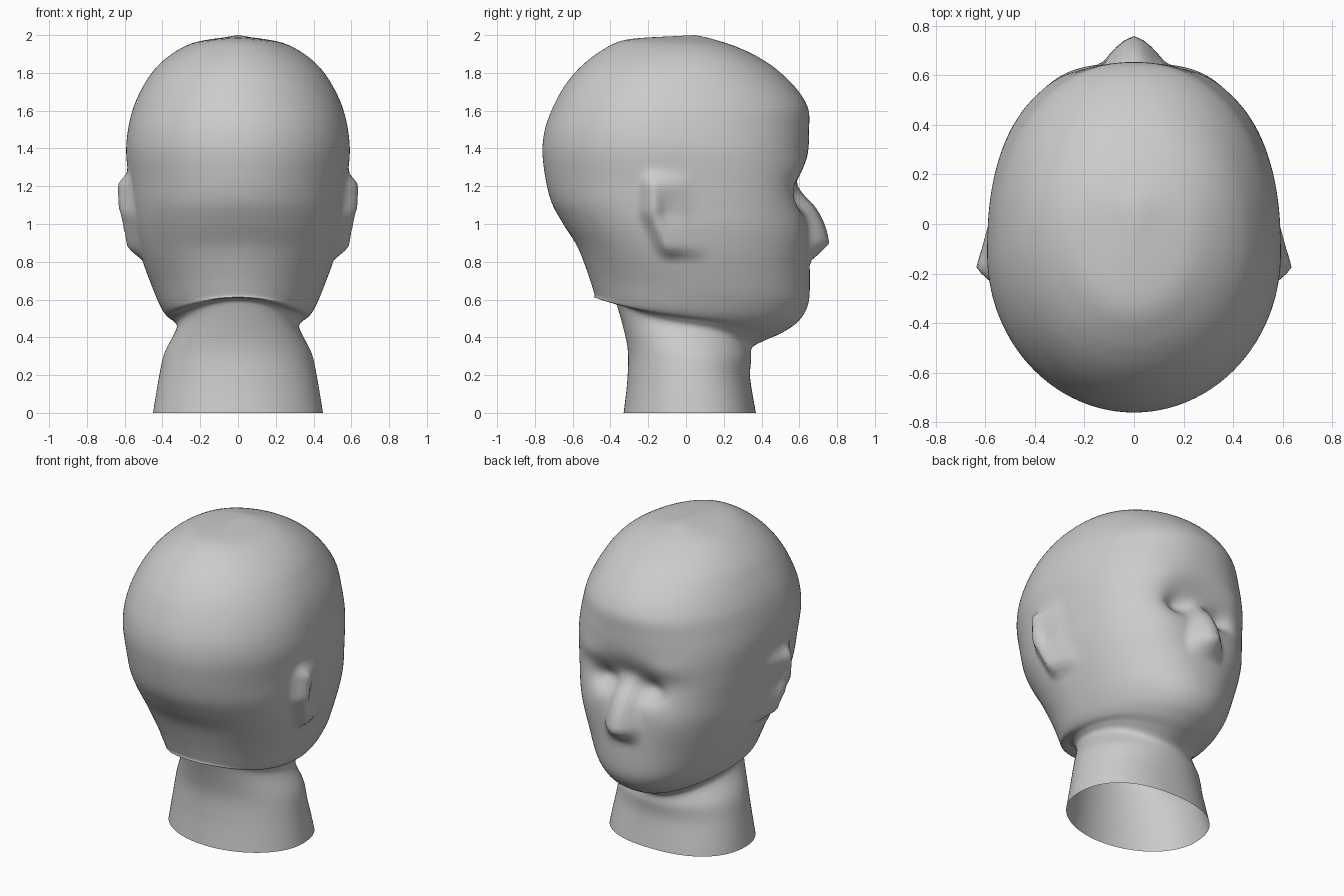
import bpy
import bmesh
from math import sin, cos, pi, exp, radians
from mathutils import Vector

cube = bpy.data.objects.get("Cube")
if cube:
    bpy.data.objects.remove(cube, do_unlink=True)

SEGMENTS = 160
STEPS = 6

# Cross-sections from neck to crown:
# back y, back z, face y, face z, half width, y of the widest point
SECTIONS = [
    (-.33, 0, .37, 0, .45, .02),
    (-.31, .18, .34, .18, .42, .02),
    (-.31, .35, .345, .28, .39, .02),
    (-.36, .55, .35, .345, .325, 0),
    (-.39, .6, .42, .385, .345, 0),
    (-.48, .61, .51, .425, .38, 0),
    (-.485, .63, .6, .49, .41, 0),
    (-.52, .74, .65, .59, .455, 0),
    (-.575, .88, .655, .78, .515, -.05),
    (-.65, 1, .65, .95, .55, -.08),
    (-.71, 1.11, .645, 1.08, .565, -.1),
    (-.742, 1.23, .645, 1.2, .577, -.1),
    (-.76, 1.38, .65, 1.38, .592, -.12),
    (-.747, 1.5, .652, 1.5, .582, -.12),
    (-.708, 1.61, .647, 1.61, .556, -.1),
    (-.65, 1.72, .59, 1.71, .51, -.08),
    (-.57, 1.82, .49, 1.81, .445, -.05),
    (-.46, 1.91, .38, 1.885, .355, -.02),
    (-.32, 1.975, .25, 1.945, .235, 0),
    (-.05, 1.995, .12, 1.985, .06, .05),
]


def bell(value, centre, width):
    return exp(-((value - centre) / width) ** 2)


def ramp(value, points):
    """Piecewise linear curve through (position, amount) points."""
    for (a, fa), (b, fb) in zip(points, points[1:]):
        if a <= value <= b:
            return fa + (fb - fa) * (value - a) / (b - a)
    return 0.0


def spline(p0, p1, p2, p3, t):
    """Gentle curve through neighbouring cross-sections."""
    def blend(a, b, c, d):
        m1, m2 = (c - a) * .47, (d - b) * .47
        return ((2 * t**3 - 3 * t**2 + 1) * b + (t**3 - 2 * t**2 + t) * m1
                + (3 * t**2 - 2 * t**3) * c + (t**3 - t**2) * m2)
    return [blend(*values) for values in zip(p0, p1, p2, p3)]


def smooth_sections():
    last = len(SECTIONS) - 1
    for i in range(last):
        near = [SECTIONS[min(max(i + k, 0), last)] for k in (-1, 0, 1, 2)]
        for step in range(STEPS):
            yield spline(*near, step / STEPS)
    yield SECTIONS[last]


def section_point(section, angle):
    back_y, back_z, face_y, face_z, width, mid_y = section
    c, s = cos(angle), sin(angle)
    # The face and the front of the neck base are squarer than the back
    power = 2
    if s > 0:
        power += .6 * bell(face_z, 1.12, .42) + .35 * bell(face_z, 0, .25)
    reach = face_y - mid_y if s > 0 else mid_y - back_y
    x = width * abs(c) ** (2 / power) * (1 if c > 0 else -1)
    y = mid_y + reach * abs(s) ** (2 / power) * (1 if s > 0 else -1)
    # The jaw line runs level along the side and drops to the chin
    t = (y - back_y) / (face_y - back_y)
    t = .5 * t + .5 * (4 * (t - .5) ** 3 + .5)
    return Vector((x, y, back_z + (face_z - back_z) * t))


NOSE_HEIGHT = [(.8, 0), (.85, .06), (.9, .108), (.97, .095), (1.1, .06), (1.22, 0)]
NOSE_WIDTH = [(.8, .13), (.92, .13), (1.02, .1), (1.22, .07)]
EAR_SHAPE = [(-.25, 0), (-.18, 1), (-.1, .6), (.04, 0)]
EAR_HEIGHT = [(.81, 0), (.87, .06), (1, .06), (1.08, .075), (1.21, .065), (1.28, 0)]


def sculpt(p):
    side = abs(p.x)
    x, y, z = p
    if y > .1:
        # Bridge hollow, eye sockets, brow and cheeks
        p.y -= .062 * bell(side, 0, .3) * bell(z, 1.2, .11)
        p.y -= .06 * bell(side, .16, .08) * bell(z, 1.14, .065)
        p.y += .012 * bell(side, .26, .12) * bell(z, 1.3, .06)
        p.y += .012 * bell(side, .3, .13) * bell(z, .95, .12)
        # Nose
        width = ramp(z, NOSE_WIDTH)
        if side < width:
            p.y += ramp(z, NOSE_HEIGHT) * (1 - (side / width) ** 1.5)
    elif side > .3:
        # Ears, leaning forward towards the lobe, with a hollow inside
        lean = y - .45 * max(0, 1.05 - z)
        out = ramp(lean, EAR_SHAPE) * ramp(z, EAR_HEIGHT)
        out -= .02 * bell(lean, -.1, .04) * bell(z, 1.07, .07)
        p.x += out * (1 if x > 0 else -1)
    return p


# Head and open neck as one lofted skin
bm = bmesh.new()
rings = []
for section in smooth_sections():
    rings.append([bm.verts.new(sculpt(section_point(section, 2 * pi * k / SEGMENTS)))
                  for k in range(SEGMENTS)])
for low, high in zip(rings, rings[1:]):
    for k in range(SEGMENTS):
        n = (k + 1) % SEGMENTS
        bm.faces.new((low[k], low[n], high[n], high[k]))
crown = bm.verts.new((0, .05, 2))
for k in range(SEGMENTS):
    bm.faces.new((rings[-1][k], rings[-1][(k + 1) % SEGMENTS], crown))

mesh = bpy.data.meshes.new("head")
bm.to_mesh(mesh)
bm.free()
head = bpy.data.objects.new("head", mesh)
bpy.context.collection.objects.link(head)

# Plain grey
grey = bpy.data.materials.new("plain grey")
grey.use_nodes = True
colour = (.6, .6, .6, 1)
grey.diffuse_color = colour
grey.node_tree.nodes["Principled BSDF"].inputs["Base Color"].default_value = colour
mesh.materials.append(grey)

bpy.ops.object.select_all(action='DESELECT')
head.select_set(True)
bpy.context.view_layer.objects.active = head
bpy.ops.object.shade_smooth_by_angle(angle=radians(60))
